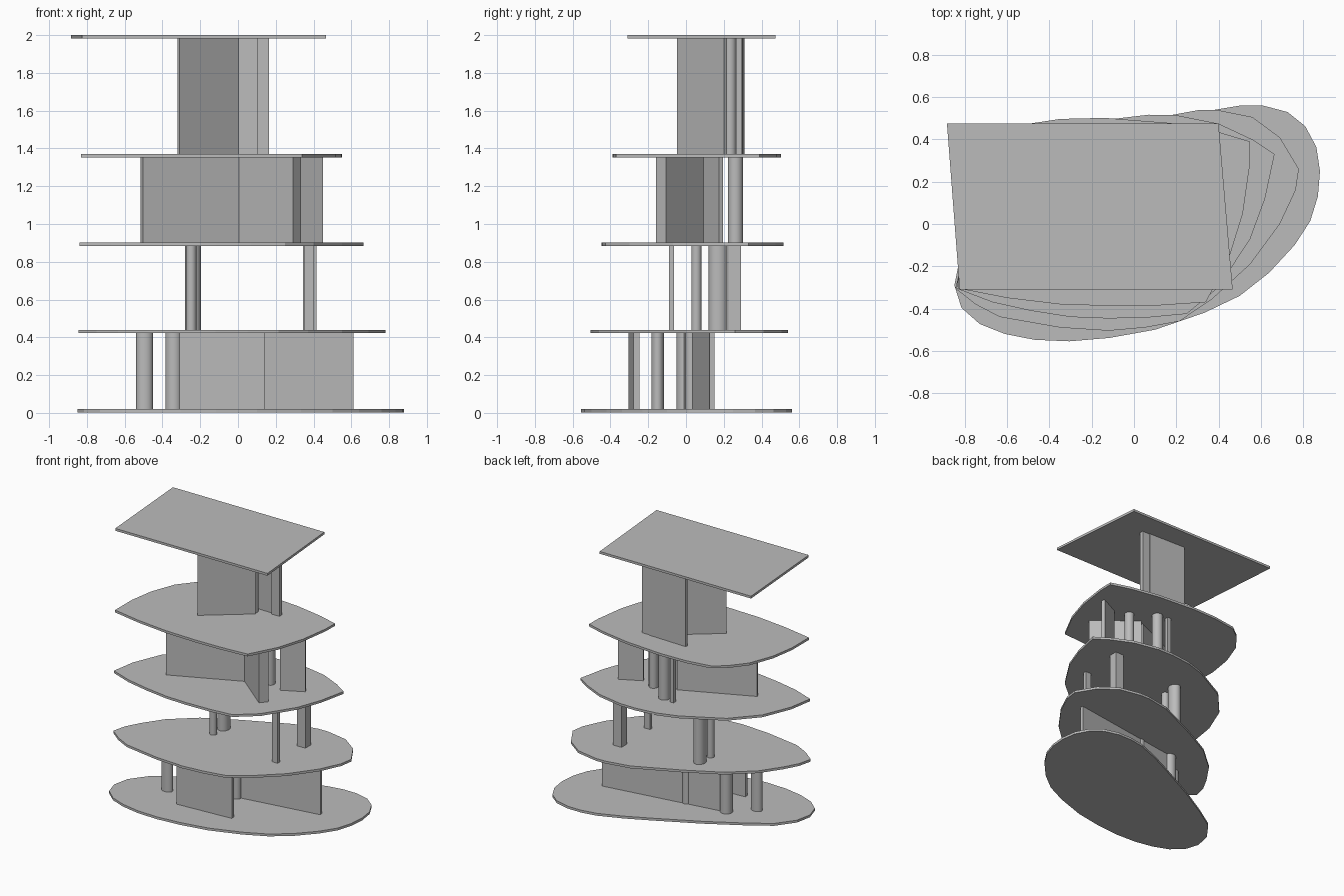
import bpy, bmesh, math
from mathutils import Vector

if "Cube" in bpy.data.objects:
    bpy.data.objects.remove(bpy.data.objects["Cube"], do_unlink=True)

grey = bpy.data.materials.new("plain_grey")
grey.use_nodes = True
colour = (0.5, 0.5, 0.5, 1.0)
grey.diffuse_color = colour
grey.node_tree.nodes["Principled BSDF"].inputs["Base Color"].default_value = colour

SLAB = 0.018
TOPS = [0.02, 0.44, 0.902, 1.37, 2.0]  # upper face of every floor plate


def extrude_outline(name, outline, bottom, top, smooth=False):
    """Turn a flat closed outline into an upright solid."""
    mesh = bpy.data.meshes.new(name)
    bm = bmesh.new()
    face = bm.faces.new([bm.verts.new((x, y, bottom)) for x, y in outline])
    result = bmesh.ops.extrude_face_region(bm, geom=[face])
    raised = [g for g in result["geom"] if isinstance(g, bmesh.types.BMVert)]
    bmesh.ops.translate(bm, verts=raised, vec=(0, 0, top - bottom))
    bmesh.ops.recalc_face_normals(bm, faces=bm.faces[:])
    bm.to_mesh(mesh)
    bm.free()
    mesh.materials.append(grey)
    obj = bpy.data.objects.new(name, mesh)
    bpy.context.collection.objects.link(obj)
    if smooth:
        bpy.ops.object.select_all(action="DESELECT")
        obj.select_set(True)
        bpy.context.view_layer.objects.active = obj
        bpy.ops.object.shade_smooth_by_angle(angle=math.radians(35))
    return obj


def storey_span(storey):
    """Clear height between two neighbouring plates."""
    return TOPS[storey], TOPS[storey + 1] - SLAB


def floor_plate(name, level, outline):
    bottom = max(0.0, TOPS[level] - SLAB)
    return extrude_outline(name, outline, bottom, TOPS[level])


def column(name, storey, x, y, rx, ry=None, sides=24):
    ry = ry or rx
    turns = [math.tau * i / sides for i in range(sides)]
    ring = [(x + rx * math.cos(a), y + ry * math.sin(a)) for a in turns]
    return extrude_outline(name, ring, *storey_span(storey), smooth=True)


def wall(name, storey, start, end, thickness):
    """Straight upright panel along a centre line."""
    a, b = Vector(start), Vector(end)
    along = (b - a).normalized()
    side = Vector((-along.y, along.x)) * thickness / 2
    outline = [a - side, b - side, b + side, a + side]
    return extrude_outline(name, outline, *storey_span(storey))


# Floor plates: rounded at the ground, gradually squaring off towards the roof
floor_plate("ground_plate", 0, [
    (.88, .25), (.863, .364), (.81, .463), (.726, .53), (.612, .56), (.5, .56),
    (.38, .54), (.2, .47), (0, .375), (-.3, .225), (-.549, .083), (-.725, -.03),
    (-.825, -.165), (-.85, -.29), (-.816, -.397), (-.73, -.473), (-.612, -.52),
    (-.47, -.548), (-.305, -.555), (-.116, -.539), (.1, -.5), (.333, -.42),
    (.5, -.34), (.64, -.23), (.76, -.1), (.834, .014), (.87, .13)])
floor_plate("second_plate", 1, [
    (.78, .26), (.69, .41), (.56, .506), (.39, .54), (.31, .54), (.12, .505),
    (-.22, .35), (-.474, .216), (-.658, .057), (-.76, -.09), (-.82, -.2),
    (-.845, -.305), (-.75, -.38), (-.635, -.44), (-.35, -.49), (-.12, -.505),
    (.05, -.49), (.215, -.46), (.37, -.355), (.55, -.19), (.69, 0), (.765, .16)])
floor_plate("third_plate", 2, [
    (.665, .33), (.56, .4), (.4, .475), (.2, .515), (.07, .517), (-.1, .497),
    (-.25, .45), (-.55, .29), (-.72, .1), (-.81, -.12), (-.84, -.305),
    (-.67, -.37), (-.49, -.41), (-.3, -.44), (-.12, -.447), (.07, -.442),
    (.25, -.425), (.4, -.3), (.55, -.07), (.62, .12)])
floor_plate("fourth_plate", 3, [
    (.55, .39), (.4, .435), (.17, .478), (-.14, .502), (-.35, .497),
    (-.54, .468), (-.63, .4), (-.73, .277), (-.8, .09), (-.83, -.1),
    (-.83, -.305), (-.6, -.35), (-.35, -.38), (-.1, -.388), (.12, -.385),
    (.34, -.37), (.45, -.16), (.515, .05), (.548, .28)])
floor_plate("roof_plate", 4, [(.4, .475), (-.885, .475), (-.825, -.31), (.467, -.31)])

# Ground storey
wall("ground_front_wall", 0, (-.31, -.29), (.14, -.262), .03)
wall("ground_long_wall", 0, (-.34, -.005), (.61, .138), .025)
column("ground_side_column", 0, -.495, -.15, .044, .033)
column("ground_wall_end_column", 0, -.34, -.005, .045)
column("ground_middle_column", 0, -.03, .03, .033)

# Second storey
column("second_small_column", 1, -.248, .055, .027)
column("second_large_column", 1, -.238, .17, .042, .05)
wall("second_thin_post", 1, (.35, -.077), (.4, -.077), .025)
wall("second_square_post", 1, (.345, .258), (.415, .258), .066)

# Third storey
wall("third_diagonal_wall", 2, (-.51, -.14), (.01, .09), .03)
wall("third_thick_wall", 2, (.02, .105), (.312, -.133), .07)
wall("third_short_wall", 2, (.285, .105), (.445, .185), .025)
column("third_round_column", 2, .17, .15, .034)
column("third_back_column", 2, 0, .262, .04)
wall("third_back_post", 2, (-.1, .28), (-.07, .28), .03)

# Top storey
wall("top_diagonal_wall", 3, (-.315, -.04), (.0, .21), .02)
column("top_round_column", 3, -.03, .233, .033)
wall("top_back_wall", 3, (-.215, .3), (.1, .29), .02)
wall("top_back_wall_end", 3, (.1, .28), (.165, .28), .03)
